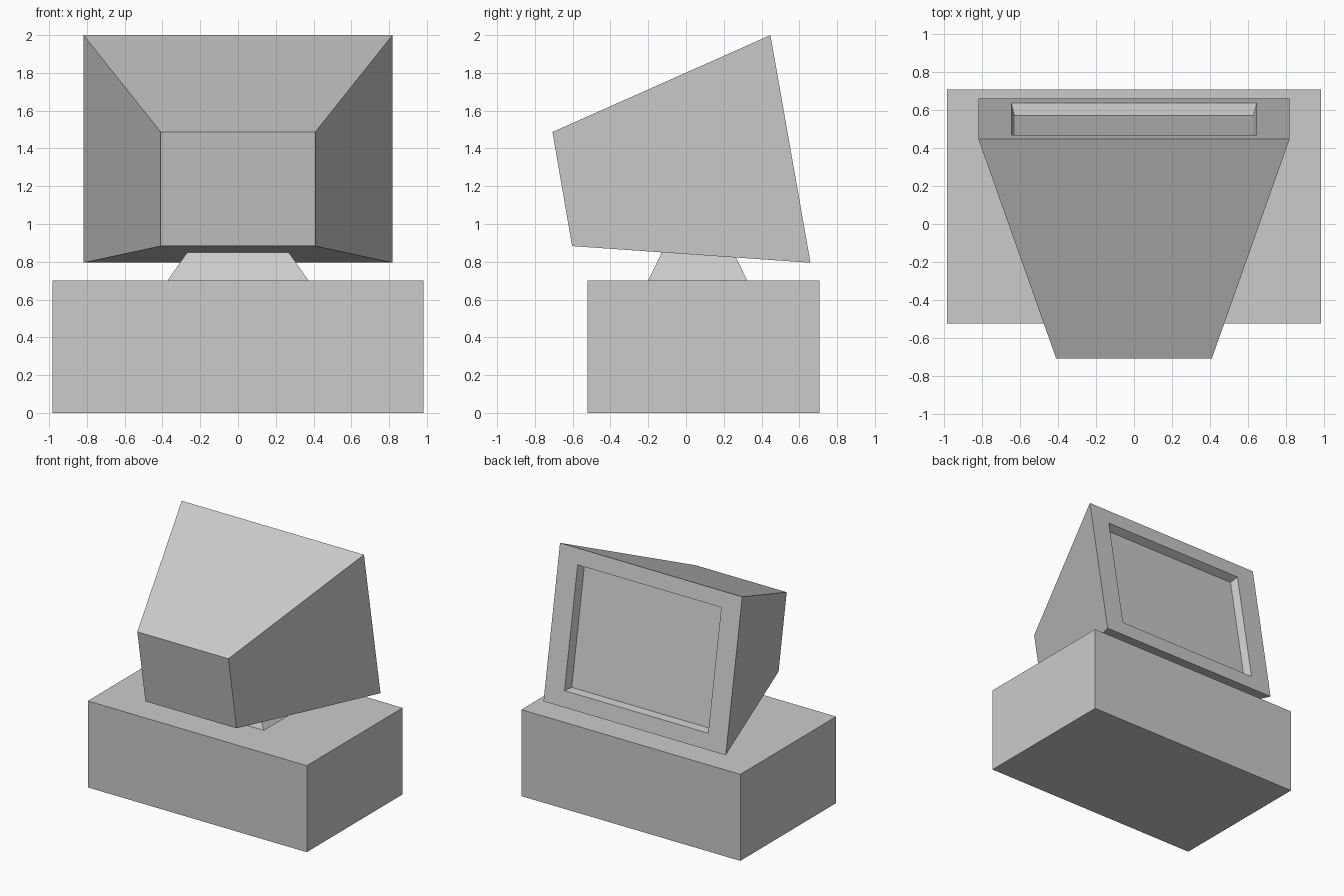
import bpy, bmesh
from mathutils import Vector

if "Cube" in bpy.data.objects:
    bpy.data.objects.remove(bpy.data.objects["Cube"])


def rect(half_w, a, b):
    """Four corners of a rectangle spanning x = +-half_w between (y, z) points a and b."""
    return [(-half_w, *a), (half_w, *a), (half_w, *b), (-half_w, *b)]


def loft(name, rings):
    """Join successive four-sided rings and cap both ends."""
    bm = bmesh.new()
    loops = [[bm.verts.new(p) for p in r] for r in rings]
    for r0, r1 in zip(loops, loops[1:]):
        for i in range(4):
            j = (i + 1) % 4
            bm.faces.new((r0[i], r0[j], r1[j], r1[i]))
    bm.faces.new(loops[0])
    bm.faces.new(loops[-1])
    bmesh.ops.recalc_face_normals(bm, faces=bm.faces)
    mesh = bpy.data.meshes.new(name)
    bm.to_mesh(mesh)
    bm.free()
    obj = bpy.data.objects.new(name, mesh)
    bpy.context.collection.objects.link(obj)
    return obj


# Computer case
loft("computer_case", [rect(0.983, (-0.522, 0), (0.707, 0)),
                       rect(0.983, (-0.522, 0.702), (0.707, 0.702))])

# Tapered stand, top sloped to meet the underside of the monitor
loft("monitor_stand", [rect(0.372, (-0.20, 0.702), (0.324, 0.702)),
                       rect(0.268, (-0.127, 0.851), (0.264, 0.824))])

# Monitor: small end, screen end, then recessed screen
low, high = Vector((0.659, 0.795)), Vector((0.447, 2.0))
up = (high - low).normalized()
inward = Vector((-up.y, up.x))
if inward.x > 0:
    inward = -inward
margin, depth, taper = 0.126, 0.065, 0.018
open_low, open_high = low + up * margin, high - up * margin
floor_low = open_low + up * taper + inward * depth
floor_high = open_high - up * taper + inward * depth
loft("monitor", [rect(0.409, (-0.603, 0.883), (-0.707, 1.487)),
                 rect(0.818, low, high),
                 rect(0.645, open_low, open_high),
                 rect(0.645 - taper, floor_low, floor_high)])
